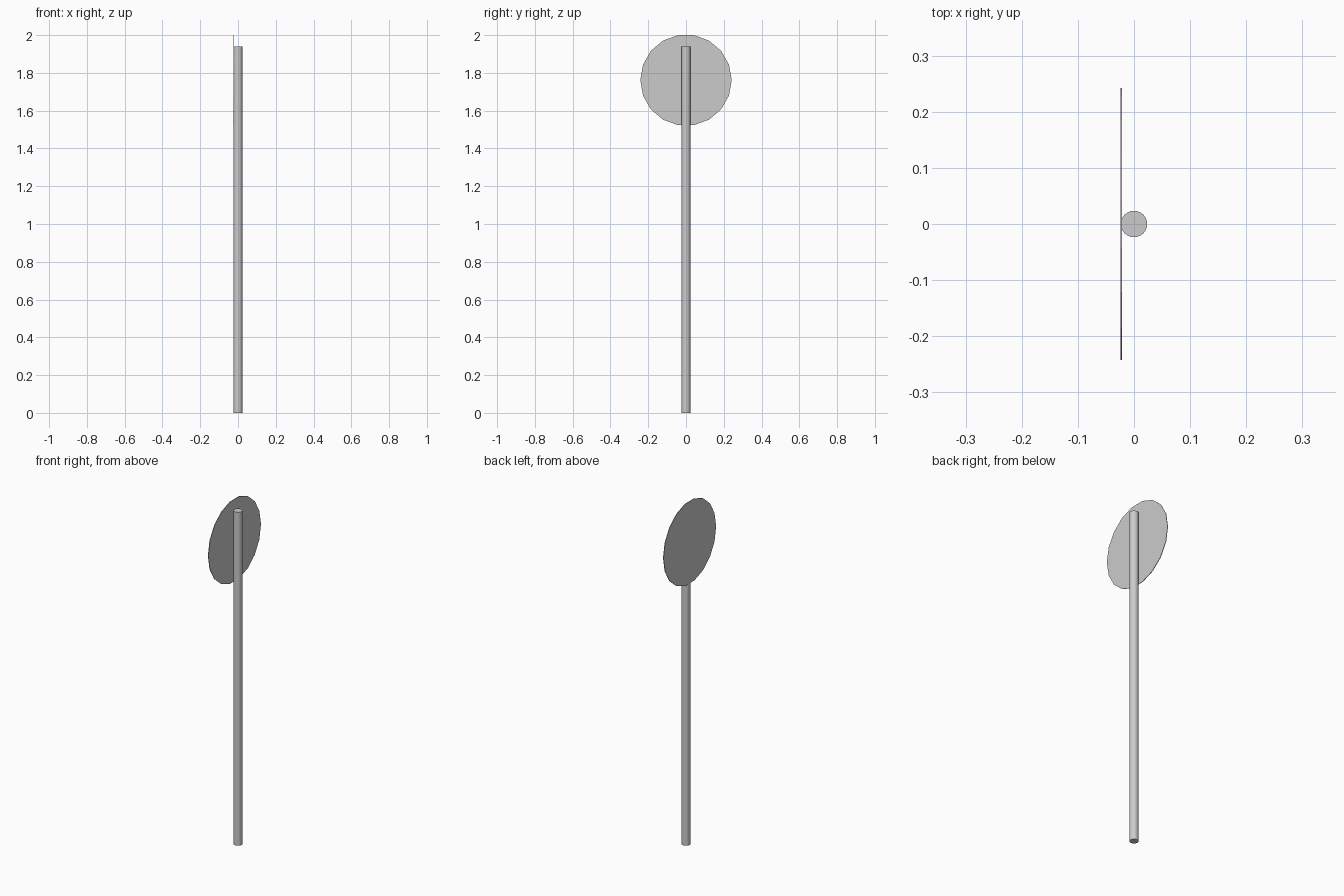
import bpy
from math import radians, cos, pi

if "Cube" in bpy.data.objects:
    bpy.data.objects.remove(bpy.data.objects["Cube"])

SIDES = 18
R_DISC = 0.242
POLE_R = 0.0235

# round pole
bpy.ops.mesh.primitive_cylinder_add(vertices=24, radius=POLE_R, depth=1.94, location=(0, 0, 0.97))
pole = bpy.context.object
pole.name = "pole"
bpy.ops.object.shade_smooth_by_angle(angle=radians(30))

# thin sign plate, corners on the y axis and flat edges at top and bottom
z = 2 - R_DISC * cos(pi / SIDES)
bpy.ops.mesh.primitive_cylinder_add(vertices=SIDES, radius=R_DISC, depth=0.003,
                                    location=(-0.023, 0, z), rotation=(0, radians(90), 0))
plate = bpy.context.object
plate.name = "sign_plate"
